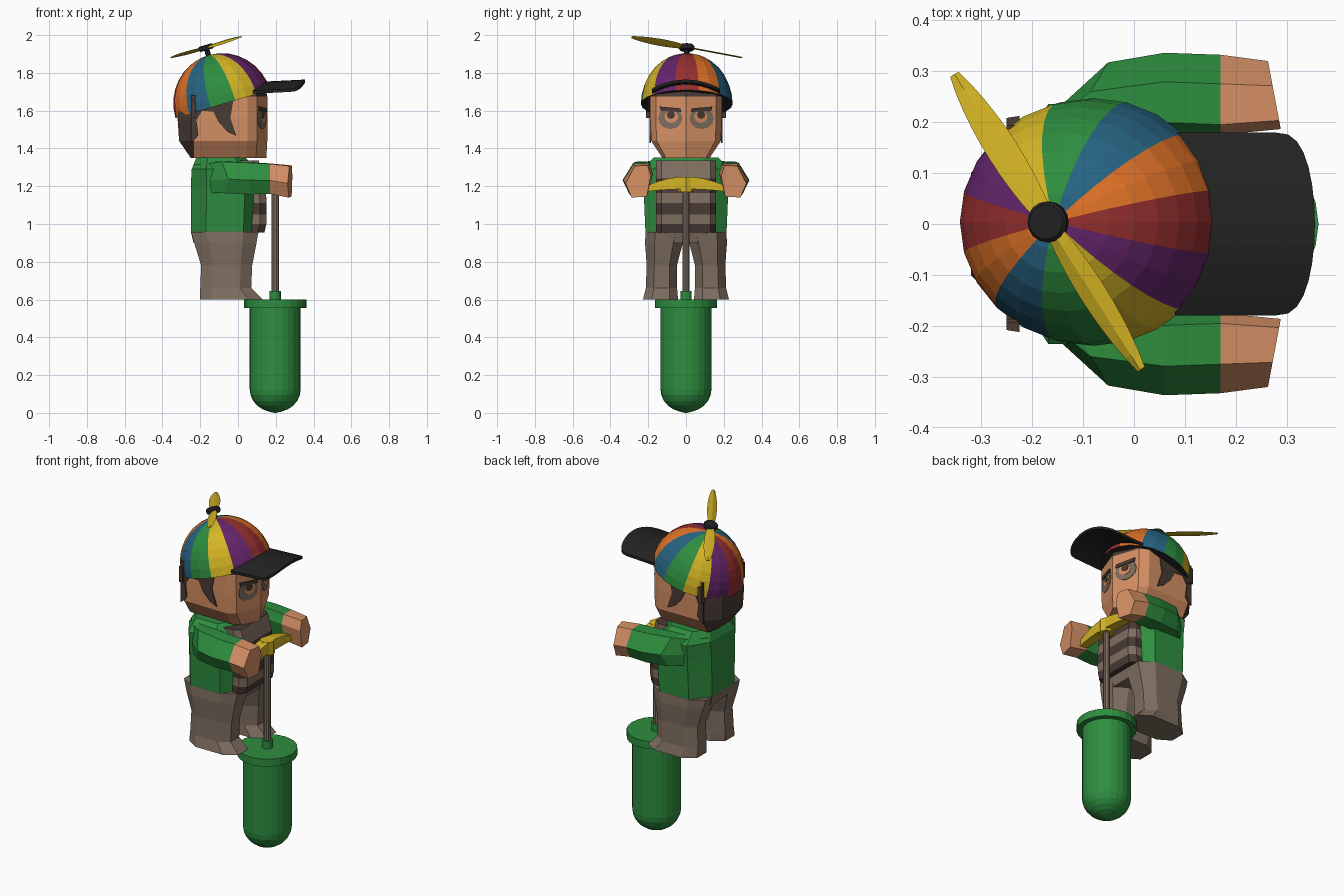
import bpy, bmesh, math
from mathutils import Matrix, Vector

if "Cube" in bpy.data.objects:
    bpy.data.objects.remove(bpy.data.objects["Cube"])

COL = {
    "green": (0.027, 0.27, 0.05), "skin": (0.68, 0.28, 0.13), "taupe": (0.21, 0.155, 0.115),
    "dark_brown": (0.065, 0.043, 0.034), "black": (0.016, 0.016, 0.016), "red": (0.30, 0.028, 0.028),
    "orange": (0.72, 0.165, 0.02), "blue": (0.02, 0.125, 0.22), "purple": (0.125, 0.018, 0.145),
    "yellow": (0.66, 0.46, 0.018)}
MAT = {}
for n, c in COL.items():
    MAT[n] = bpy.data.materials.new(n)
    MAT[n].diffuse_color = (*c, 1)


def finish(name, bm, mats, rule=None, mtx=None, smooth=False):
    """Turn a bmesh into an object; rule(face centre, normal) picks the colour index."""
    bmesh.ops.recalc_face_normals(bm, faces=bm.faces)
    if rule:
        for f in bm.faces:
            f.material_index = rule(f.calc_center_median(), f.normal)
    me = bpy.data.meshes.new(name)
    if mtx:
        bm.transform(mtx)
    bm.to_mesh(me)
    bm.free()
    for m in mats:
        me.materials.append(MAT[m])
    ob = bpy.data.objects.new(name, me)
    bpy.context.collection.objects.link(ob)
    if smooth:
        bpy.ops.object.select_all(action='DESELECT')
        ob.select_set(True)
        bpy.context.view_layer.objects.active = ob
        bpy.ops.object.shade_smooth_by_angle(angle=math.radians(35))
    return ob


def loft(name, rings, mats, rule=None, **kw):
    """Skin a stack of equal-length rings and close both ends."""
    bm = bmesh.new()
    vs = [[bm.verts.new(p) for p in r] for r in rings]
    k = len(vs[0])
    for a, b in zip(vs, vs[1:]):
        for i in range(k):
            bm.faces.new((a[i], a[(i + 1) % k], b[(i + 1) % k], b[i]))
    bm.faces.new(vs[0])
    bm.faces.new(vs[-1])
    return finish(name, bm, mats, rule, **kw)


def octo(z, cx, hx, hy, cy=0):
    base = [(1, .5), (.55, 1), (-.55, 1), (-1, .5), (-1, -.5), (-.55, -1), (.55, -1), (1, -.5)]
    return [(cx + hx * a, cy + hy * b, z) for a, b in base]


def circle(r, z, cx=0, n=24, ry=None, off=0):
    return [(cx + r * math.cos(2 * math.pi * i / n + off),
             (ry or r) * math.sin(2 * math.pi * i / n + off), z) for i in range(n)]


def lathe(name, prof, mat, cx=0, n=24, **kw):
    return loft(name, [circle(r, z, cx, n) for r, z in prof], [mat], **kw)


# Pogo base, rod and handle
PX = 0.197
dome = [(0.135 * math.sin(a), 0.125 - 0.122 * math.cos(a)) for a in
        [math.pi / 2 * t / 6 for t in range(1, 7)]]
lathe("pogo_base", [(0.004, 0)] + dome +
      [(0.135, 0.555), (0.165, 0.555), (0.165, 0.6), (0.03, 0.6), (0.03, 0.645), (0.01, 0.645)], "green", PX)
lathe("pogo_rod", [(0.02, 0.63), (0.02, 1.2)], "taupe", PX, 10)
lathe("handle_hub", [(0.042, 1.17), (0.042, 1.25)], "yellow", PX, 8)
hb = []
for i in range(9):
    y = -0.2 + 0.05 * i
    top, low, w = 1.25 - 1.1 * y * y, 1.185 - 0.3 * y * y, 0.032 - 0.25 * y * y
    hb.append([(PX - w, y, low), (PX + w, y, low), (PX + w, y, top), (PX - w, y, top)])
loft("handle_bar", hb, ["yellow"])

# Trousers
loft("hips", [octo(0.90, -0.07, 0.165, 0.20), octo(0.96, -0.07, 0.18, 0.215)], ["taupe"])
for s, side in ((1, "left"), (-1, "right")):
    loft(side + "_leg", [octo(z, cx, hx, hy, s * cy) for z, cx, hx, cy, hy in (
        (0.6, -0.035, 0.165, 0.135, 0.093), (0.66, -0.065, 0.135, 0.13, 0.083),
        (0.78, -0.06, 0.135, 0.128, 0.08), (0.90, -0.067, 0.165, 0.117, 0.1),
        (0.958, -0.07, 0.178, 0.11, 0.104))], ["taupe"])

# Jacket and striped shirt
loft("jacket", [octo(0.96, -0.07, 0.18, 0.215), octo(1.2, -0.065, 0.185, 0.225),
                octo(1.29, -0.075, 0.17, 0.235), octo(1.352, -0.09, 0.13, 0.17)], ["green"])
edges = [0.955, 1.0, 1.05, 1.11, 1.165, 1.24, 1.335]
front = [0.14, 0.15, 0.152, 0.152, 0.148, 0.135, 0.11]
loft("striped_shirt", [[(f, -0.13, z), (f, 0.13, z), (f - 0.035, 0.158, z), (0, 0.158, z),
                        (0, -0.158, z), (f - 0.035, -0.158, z)] for z, f in zip(edges, front)],
     ["dark_brown", "taupe"],
     lambda c, n: sum(c.z > e for e in edges[1:]) % 2)

# Arms with sleeves and fists
sec = [(-0.055, 0.085), (0.025, 0.082), (0.082, -0.01), (0.045, -0.085), (-0.05, -0.08), (-0.075, 0.03)]
for s, side in ((1, "left"), (-1, "right")):
    arm = []
    for x, y, z, ky, kz in ((-0.2, 0.16, 1.24, 0.8, 0.9), (-0.1, 0.235, 1.248, 1, 1),
                            (0.06, 0.254, 1.242, 1, 1), (0.17, 0.25, 1.24, 1, 0.95),
                            (0.276, 0.25, 1.225, 0.85, 1)):
        # the fist end is cut at a slant
        arm.append([(x - (0.16 * a if x > 0.2 else -0.6 * a if x < 0 else 0),
                     s * (y + ky * a), z + kz * b) for a, b in sec])
    loft(side + "_arm", arm, ["green", "skin"], lambda c, n: int(c.x > 0.172))

# Head: faceted block, hair on the back and along the top
def head_ring(z, f, b, w):
    half = [(f - 0.055, 0.16 * w), (f - 0.105, 0.19 * w), (-0.235, 0.187 * w), (b, 0.1 * w)]
    return [(f, 0, z)] + [(x, y, z) for x, y in half] + [(x, -y, z) for x, y in reversed(half)]

loft("head", [head_ring(1.35, 0.15, -0.25, 0.66), head_ring(1.44, 0.155, -0.312, 0.97),
              head_ring(1.56, 0.155, -0.32, 1), head_ring(1.675, 0.155, -0.30, 1),
              head_ring(1.74, 0.14, -0.25, 0.9)],
     ["skin", "dark_brown"],
     lambda c, n: int((c.x < -0.236 or c.z > 1.675) and abs(n.z) < 0.95))


def plate(name, pts, mat, place, depth):
    """Thin plate: 2D outline laid on the head by place(u, z, depth)."""
    loft(name, [[place(u, z, 0) for u, z in pts], [place(u, z, depth) for u, z in pts]], [mat])


def disc(cy, cz, ry, rz, n=12):
    return [(cy + ry * math.cos(2 * math.pi * i / n), cz + rz * math.sin(2 * math.pi * i / n)) for i in range(n)]


burn = [(-0.25, 1.43), (-0.225, 1.45), (-0.21, 1.47), (-0.22, 1.55), (-0.19, 1.60), (-0.13, 1.594),
        (-0.1, 1.535), (-0.055, 1.488), (-0.01, 1.467), (-0.04, 1.562), (-0.02, 1.68), (-0.25, 1.68)]
for s, side in ((1, "left"), (-1, "right")):
    on_side = lambda u, z, d: (u, s * (0.186 + d), z)
    on_face = lambda u, z, d: (0.155 - 0.344 * u + d, s * u, z)
    plate(side + "_sideburn", burn, "dark_brown", on_side, 0.008)
    plate(side + "_eye_ring", disc(0.083, 1.56, 0.064, 0.058), "taupe", on_face, 0.003)
    plate(side + "_eye_lid", disc(0.078, 1.568, 0.036, 0.033), "skin", on_face, 0.005)
    plate(side + "_pupil", disc(0.08, 1.578, 0.022, 0.022, 8), "dark_brown", on_face, 0.007)
    plate(side + "_eyebrow", [(0.025, 1.592), (0.135, 1.60), (0.14, 1.622), (0.03, 1.612)],
          "dark_brown", on_face, 0.009)
    # small hair tuft poking out over the cap edge
    loft(side + "_hair_tuft", [[(x, s * y, z) for x, y in ((-0.25, 0.16), (-0.225, 0.16), (-0.225, 0.212), (-0.25, 0.208))]
                               for z in (1.56, 1.655)], ["dark_brown"])

# Cap dome: twelve coloured panels, tilted back
TILT = Matrix.Translation((-0.08, 0.004, 1.635)) @ Matrix.Rotation(math.radians(-16.5), 4, 'Y')
panels = ["red", "orange", "blue", "green", "yellow", "purple"]


def panel(c, n):
    if n.z < -0.9:
        return 6
    return int(((math.degrees(math.atan2(c.y, c.x)) + 15) % 360) // 30) % 6


rings = []
for i in range(9):
    a = math.pi / 2 * i / 8.2
    rings.append(circle(0.262 * math.cos(a), 0.27 * math.sin(a), 0, 24, 0.243 * math.cos(a), math.radians(15)))
loft("cap_dome", rings, panels + ["black"], panel, mtx=TILT)

# Cap brim: arched plate with a rounded front
br = []
for i in range(15):
    t = math.pi / 2 * (-1 + i / 7)
    y = 0.18 * math.sin(t)
    xf = 0.275 + 0.08 * max(math.cos(t), 0) ** 0.7
    pts = [(x, 1.752 + 0.05 * (x - 0.1) - 1.4 * y * y) for x in (0.08, 0.2, xf)]
    br.append([(x, y, z) for x, z in pts] + [(x, y, z - 0.016) for x, z in reversed(pts)])
loft("cap_brim", br, ["black"])

# Propeller
lathe("propeller_stem", [(0.014, 0.25), (0.014, 0.31)], "black", n=8, mtx=TILT)
lathe("propeller_hub", [(0.036, 0.298), (0.04, 0.304), (0.04, 0.32), (0.034, 0.326)], "black", n=16, mtx=TILT)
for k in range(2):
    blade = []
    for i in range(10):
        t = i / 9
        w = 0.006 + 0.025 * math.sin(math.pi * min(1, 0.12 + 0.86 * t)) ** 0.7
        blade.append([(0.02 + 0.327 * t, a * w, b) for a, b in
                      ((-1, 0), (0, 0.005), (1, 0), (0, -0.003))])
    spin = Matrix.Translation((0, 0, 0.313)) @ Matrix.Rotation(math.radians(-56.5) + math.pi * k, 4, 'Z')
    loft("propeller_blade_%d" % (k + 1), blade, ["yellow"],
         mtx=TILT @ spin @ Matrix.Rotation(math.radians(18), 4, 'X'))

for m in bpy.data.materials:
    if m.users and not m.is_grease_pencil:
        m.use_nodes = True
        m.node_tree.nodes["Principled BSDF"].inputs["Base Color"].default_value = m.diffuse_color
